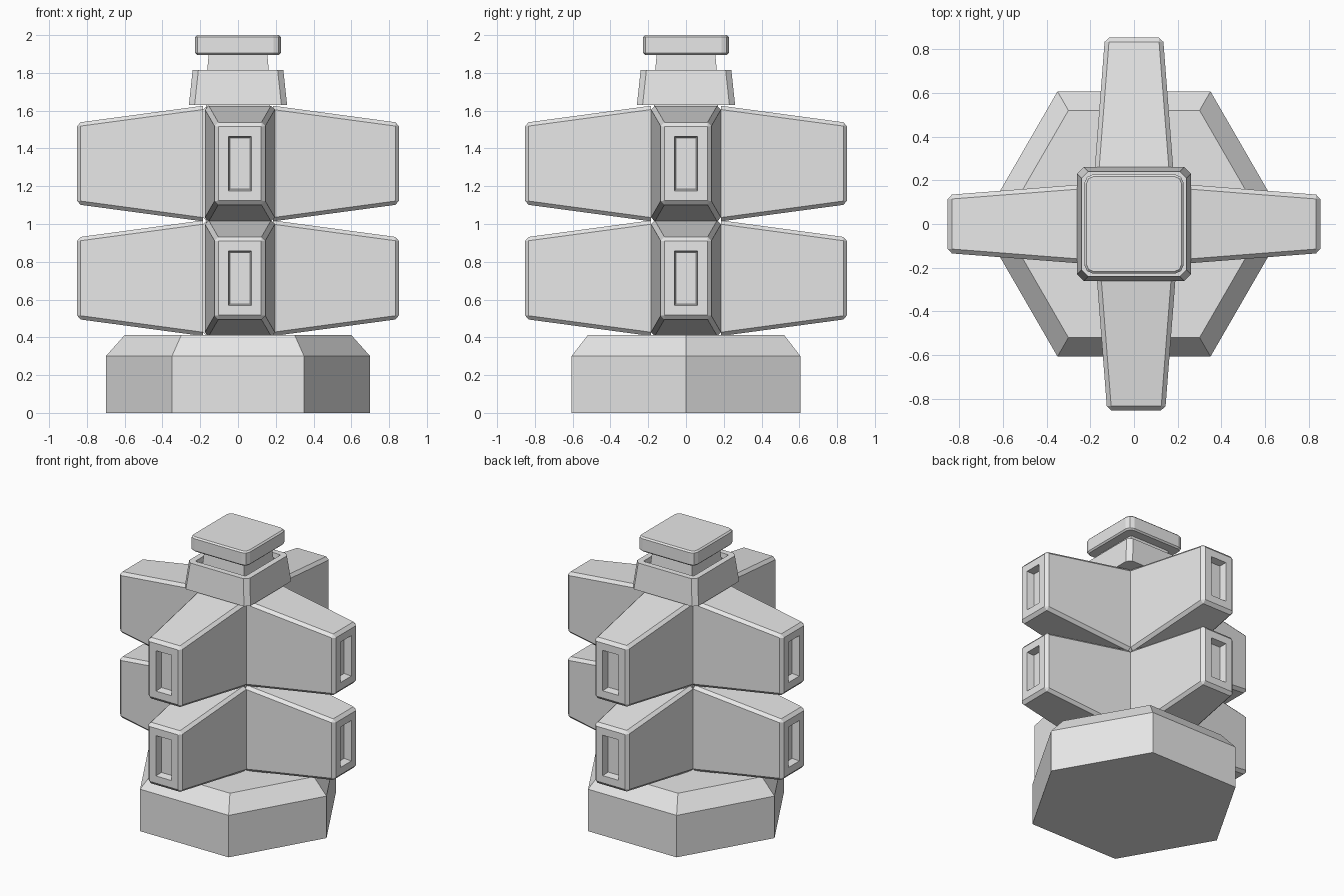
import bpy, bmesh, math
from mathutils import Matrix

if "Cube" in bpy.data.objects:
    bpy.data.objects.remove(bpy.data.objects["Cube"])

grey = bpy.data.materials.new("plain grey")
grey.diffuse_color = (0.8, 0.8, 0.8, 1)
grey.use_nodes = True
grey.node_tree.nodes["Principled BSDF"].inputs["Base Color"].default_value = grey.diffuse_color


def finish(bm, name):
    bmesh.ops.recalc_face_normals(bm, faces=bm.faces)
    me = bpy.data.meshes.new(name)
    bm.to_mesh(me)
    bm.free()
    me.materials.append(grey)
    ob = bpy.data.objects.new(name, me)
    bpy.context.collection.objects.link(ob)
    return ob


def loft(rings, sides, turn=0.0):
    """Stack regular polygons given as (corner radius, z)."""
    bm = bmesh.new()
    loops = [[bm.verts.new((r * math.cos(turn + 2 * math.pi * i / sides),
                            r * math.sin(turn + 2 * math.pi * i / sides), z))
              for i in range(sides)] for r, z in rings]
    for a, b in zip(loops, loops[1:]):
        for i in range(sides):
            j = (i + 1) % sides
            bm.faces.new((a[i], a[j], b[j], b[i]))
    bm.faces.new(loops[0][::-1])
    bm.faces.new(loops[-1])
    bmesh.ops.recalc_face_normals(bm, faces=bm.faces)
    return bm


def square(rings):
    return loft([(h * math.sqrt(2), z) for h, z in rings], 4, math.pi / 4)


def bevel(bm, edges, width, segments=1):
    bmesh.ops.bevel(bm, geom=edges, offset=width, offset_type='OFFSET',
                    segments=segments, profile=0.5, affect='EDGES')


def uprights(bm):
    return [e for e in bm.edges if abs(e.verts[0].co.z - e.verts[1].co.z) > 0.02]


# hexagonal foot with chamfered top
finish(loft([(0.70, 0), (0.70, 0.30), (0.60, 0.412)], 6), "base")

# central post
finish(square([(0.17, 0.40), (0.17, 1.64)]), "core")


# tapered arm with bevelled edges and a slot in its end
def arm(name, angle, z, shift):
    bm = bmesh.new()
    ends = []
    for x, w, h in ((0.185, 0.185, 0.306), (0.853, 0.133, 0.216)):
        ends.append([bm.verts.new((x, sy * w, sz * h))
                     for sy, sz in ((-1, -1), (1, -1), (1, 1), (-1, 1))])
    a, b = ends
    for i in range(4):
        j = (i + 1) % 4
        bm.faces.new((a[i], a[j], b[j], b[i]))
    bm.faces.new(a[::-1])
    bm.faces.new(b)
    bmesh.ops.recalc_face_normals(bm, faces=bm.faces)
    bevel(bm, [e for e in bm.edges if max(v.co.x for v in e.verts) > 0.5], 0.02)
    tip = max(bm.faces, key=lambda f: f.calc_center_median().x)
    bmesh.ops.inset_region(bm, faces=[tip], thickness=0.073)
    bmesh.ops.inset_region(bm, faces=[tip], thickness=0.012, depth=-0.05)
    bm.transform(Matrix.Translation((shift, 0, z)) @ Matrix.Rotation(angle, 4, 'Z'))
    finish(bm, name)


for level, z in (("lower", 0.713), ("upper", 1.32)):
    for side, turns, shift in (("right", 0, 0), ("back", 1, 0), ("left", 2, 0), ("front", 3, 0.01)):
        arm(f"{level}_{side}_arm", turns * math.pi / 2, z, shift)

# collar with a shallow recess around the neck
bm = square([(0.26, 1.63), (0.24, 1.815)])
bevel(bm, uprights(bm), 0.03)
top = max(bm.faces, key=lambda f: f.calc_center_median().z)
bmesh.ops.inset_region(bm, faces=[top], thickness=0.045)
bmesh.ops.inset_region(bm, faces=[top], thickness=0.004, depth=-0.035)
finish(bm, "collar")

# neck
finish(square([(0.168, 1.76), (0.155, 1.90)]), "neck")

# cap with rounded corners
bm = square([(0.227, 1.895), (0.227, 2.0)])
bevel(bm, uprights(bm), 0.04, 2)
bevel(bm, [e for e in bm.edges if abs(e.verts[0].co.z - e.verts[1].co.z) < 1e-4], 0.01)
finish(bm, "cap")
